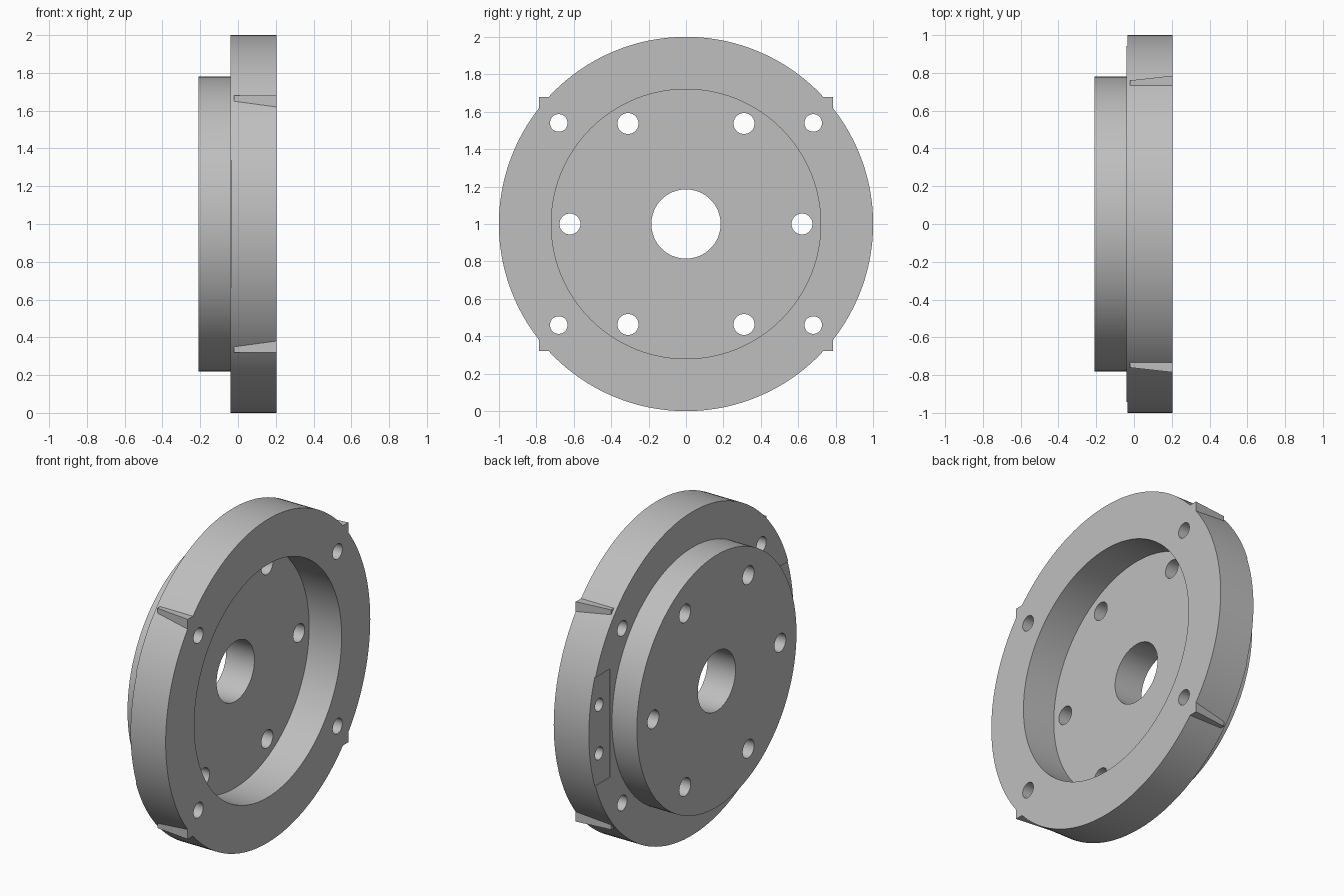
import bpy, bmesh, math
from mathutils import Matrix, Vector

if "Cube" in bpy.data.objects:
    bpy.data.objects.remove(bpy.data.objects["Cube"])

grey = bpy.data.materials.new("machined grey")
grey.use_nodes = True
GREY = (0.52, 0.52, 0.52, 1)
grey.diffuse_color = GREY
grey.node_tree.nodes["Principled BSDF"].inputs["Base Color"].default_value = GREY

CENTRE = Vector((0, 0, 1))
BACK, FLOOR, STEP, RIM = -0.21, -0.017, -0.04, 0.205


def finish(bm, name):
    bmesh.ops.recalc_face_normals(bm, faces=bm.faces)
    bmesh.ops.translate(bm, verts=bm.verts, vec=CENTRE)
    mesh = bpy.data.meshes.new(name)
    bm.to_mesh(mesh)
    bm.free()
    mesh.materials.append(grey)
    obj = bpy.data.objects.new(name, mesh)
    bpy.context.collection.objects.link(obj)
    return obj


def add_drill(bm, y, z, radius, x0, x1, segments=40):
    """Cylinder along x used for holes."""
    place = Matrix.Translation(((x0 + x1) / 2, y, z)) @ Matrix.Rotation(math.pi / 2, 4, 'Y')
    bmesh.ops.create_cone(bm, cap_ends=True, segments=segments, radius1=radius,
                          radius2=radius, depth=x1 - x0, matrix=place)


def apply_boolean(target, tool, operation):
    mod = target.modifiers.new(tool.name, 'BOOLEAN')
    mod.operation, mod.solver, mod.object = operation, 'EXACT', tool
    bpy.context.view_layer.objects.active = target
    bpy.ops.object.modifier_apply(modifier=mod.name)
    bpy.data.objects.remove(tool)


# Stepped flange: closed profile (x, radius) turned about the x axis
bore = 0.185
profile = [(BACK, bore), (BACK, 0.78), (STEP, 0.78), (STEP, 1), (RIM, 1),
           (RIM, 0.72), (FLOOR, 0.72), (FLOOR, bore)]
bm = bmesh.new()
steps = 160
rings = []
for i in range(steps):
    a = math.tau * i / steps
    rings.append([bm.verts.new((x, r * math.cos(a), r * math.sin(a))) for x, r in profile])
for i in range(steps):
    a, b = rings[i], rings[(i + 1) % steps]
    for j in range(len(profile)):
        k = (j + 1) % len(profile)
        bm.faces.new((a[j], a[k], b[k], b[j]))
flange = finish(bm, "flange")

# Tapered locating tabs on the rim
near = [(0.73, 0.68), (0.785, 0.68), (0.785, 0.615), (0.70, 0.64)]
far = [(0.73, 0.68), (0.76, 0.68), (0.76, 0.645), (0.70, 0.64)]
bm = bmesh.new()
for sy in (-1, 1):
    for sz in (-1, 1):
        a = [bm.verts.new((RIM, sy * y, sz * z)) for y, z in near]
        b = [bm.verts.new((-0.02, sy * y, sz * z)) for y, z in far]
        bm.faces.new(a)
        bm.faces.new(b)
        for j in range(4):
            k = (j + 1) % 4
            bm.faces.new((a[j], a[k], b[k], b[j]))
apply_boolean(flange, finish(bm, "rim_tabs"), 'UNION')

# Shallow seats on the back of the rim
bm = bmesh.new()
for side in (-1, 1):
    place = Matrix.Translation((STEP - 0.015, side * 0.95, 0)) @ Matrix.Diagonal((0.04, 0.3, 0.67, 1))
    bmesh.ops.create_cube(bm, size=1, matrix=place)
apply_boolean(flange, finish(bm, "seat_cutter"), 'DIFFERENCE')

# Hub bolt circle, rim through holes and blind seat holes
bm = bmesh.new()
for i in range(6):
    a = i * math.pi / 3
    add_drill(bm, 0.62 * math.cos(a), 0.62 * math.sin(a), 0.056, -0.3, 0.1)
for sy in (-1, 1):
    for sz in (-1, 1):
        add_drill(bm, sy * 0.68, sz * 0.54, 0.047, -0.1, 0.3)
        add_drill(bm, sy * 0.9, sz * 0.15, 0.039, -0.1, 0.12)
apply_boolean(flange, finish(bm, "hole_cutter"), 'DIFFERENCE')

bpy.ops.object.select_all(action='DESELECT')
flange.select_set(True)
bpy.context.view_layer.objects.active = flange
bpy.ops.object.shade_smooth_by_angle(angle=math.radians(30))
